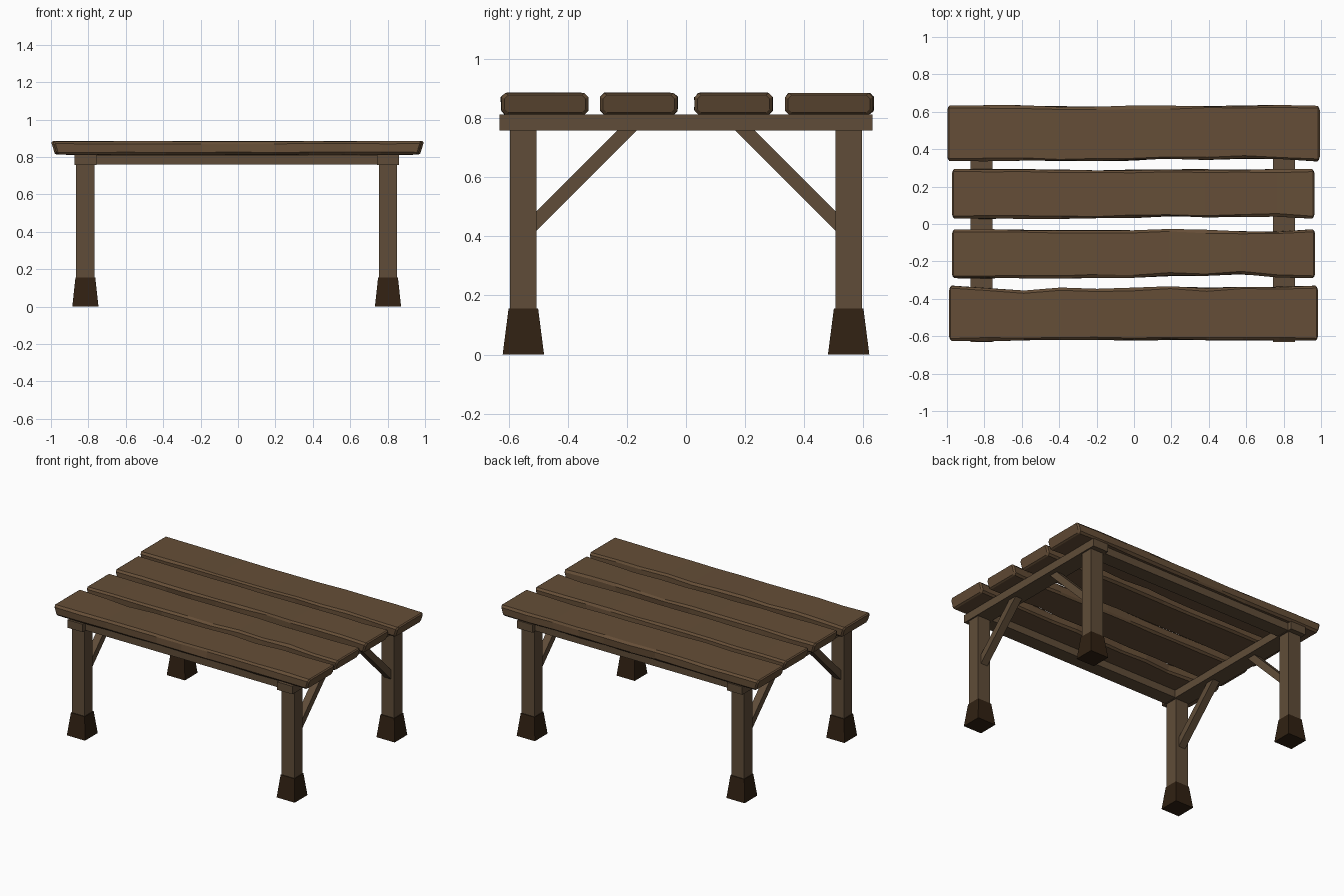
import bpy, bmesh, random
from mathutils import Vector

if "Cube" in bpy.data.objects:
    bpy.data.objects.remove(bpy.data.objects["Cube"])

random.seed(4)


def material(name, rgb):
    m = bpy.data.materials.new(name)
    m.diffuse_color = (*rgb, 1)
    m.use_nodes = True
    m.node_tree.nodes["Principled BSDF"].inputs["Base Color"].default_value = m.diffuse_color
    return m


PLANK = material("plank wood", (0.13, 0.076, 0.038))
FRAME = material("frame wood", (0.115, 0.073, 0.04))
DARK = material("dark foot", (0.03, 0.015, 0.006))


def loft(name, rings, mat):
    """Closed solid through rings of points with equal counts."""
    bm = bmesh.new()
    vr = [[bm.verts.new(p) for p in r] for r in rings]
    n = len(rings[0])
    for a, b in zip(vr, vr[1:]):
        for i in range(n):
            j = (i + 1) % n
            bm.faces.new((a[i], a[j], b[j], b[i]))
    bm.faces.new(vr[0])
    bm.faces.new(vr[-1])
    bmesh.ops.recalc_face_normals(bm, faces=bm.faces)
    me = bpy.data.meshes.new(name)
    bm.to_mesh(me)
    bm.free()
    me.materials.append(mat)
    ob = bpy.data.objects.new(name, me)
    bpy.context.collection.objects.link(ob)
    return ob


def rect(cx, cy, hx, hy, z):
    return [(cx + a * hx, cy + b * hy, z) for a, b in ((-1, -1), (1, -1), (1, 1), (-1, 1))]


def box(name, cx, cy, hx, hy, z0, z1, mat=FRAME):
    return loft(name, [rect(cx, cy, hx, hy, z0), rect(cx, cy, hx, hy, z1)], mat)


# Rough planks: chamfered section swept along x with uneven edges
Z0, Z1, C = 0.812, 0.884, 0.013


def plank(name, x0, x1, low, high):
    """low / high: y of the two long edges at evenly spaced stations."""
    n = len(low)
    rings = []

    def ring(t, y0, y1, inset, jit):
        c = C
        za, zb = Z0 + inset * 0.6, Z1 - inset * 0.6
        y0, y1 = y0 + inset, y1 - inset
        pts = [(y0 + c, za), (y1 - c, za), (y1, za + c), (y1, zb - c),
               (y1 - c, zb), (y0 + c, zb), (y0, zb - c), (y0, za + c)]
        out = []
        for y, z in pts:
            # ends lean inwards towards the underside
            lean = 0.022 * (Z1 - z) / (Z1 - Z0)
            x = (x0 + lean) + (x1 - x0 - 2 * lean) * t
            out.append((x, y + random.uniform(-jit, jit) * 1.3,
                        z + random.uniform(-jit, jit) * 0.7))
        return out

    e = 0.01 / (x1 - x0)
    rings.append(ring(0, low[0], high[0], 0.01, 0))
    for i in range(n):
        t = e + (1 - 2 * e) * i / (n - 1)
        rings.append(ring(t, low[i], high[i], 0, 0.003 if 0 < i < n - 1 else 0))
    rings.append(ring(1, low[-1], high[-1], 0.01, 0))
    loft(name, rings, PLANK)


plank("back_plank", -1.0, 0.995,
      [.336, .338, .340, .336, .338, .342, .350, .340, .350, .346, .335],
      [.633, .632, .631, .628, .626, .630, .629, .632, .631, .633, .632])
plank("inner_back_plank", -0.975, 0.967,
      [.029, .029, .030, .031, .030, .032, .040, .034, .036, .040, .029],
      [.294, .293, .291, .290, .286, .288, .291, .290, .292, .291, .293])
plank("inner_front_plank", -0.975, 0.97,
      [-.290, -.289, -.287, -.288, -.286, -.284, -.276, -.278, -.268, -.284, -.290],
      [-.029, -.029, -.033, -.032, -.034, -.031, -.030, -.033, -.037, -.040, -.029])
plank("front_plank", -0.99, 0.985,
      [-.625, -.624, -.620, -.621, -.618, -.620, -.617, -.621, -.622, -.620, -.624],
      [-.330, -.346, -.357, -.340, -.350, -.343, -.332, -.343, -.334, -.338, -.330])

# Frame: cross beams, long rails, legs, feet and diagonal braces
LEFT, RIGHT = -0.816, 0.802
for side, x in (("left", LEFT), ("right", RIGHT)):
    box(side + "_cross_beam", x, 0, 0.059, 0.63, 0.757, 0.812)
    for end, s in (("front", -1), ("back", 1)):
        tag = f"{side}_{end}"
        y = s * 0.55
        box(tag + "_leg", x, y, 0.049, 0.045, 0.10, 0.757)
        loft(tag + "_foot", [rect(x, y, 0.07, 0.07, 0), rect(x, y, 0.053, 0.05, 0.155)], DARK)
        prof = [(0.515, 0.41), (0.16, 0.765), (0.225, 0.765), (0.515, 0.475)]
        loft(tag + "_brace", [[(x + h, s * a, b) for a, b in prof] for h in (-0.026, 0.026)], FRAME)
for end, s in (("front", -1), ("back", 1)):
    box(end + "_rail", (LEFT + RIGHT) / 2, s * 0.55, (RIGHT - LEFT) / 2 - 0.059, 0.05, 0.759, 0.811)
